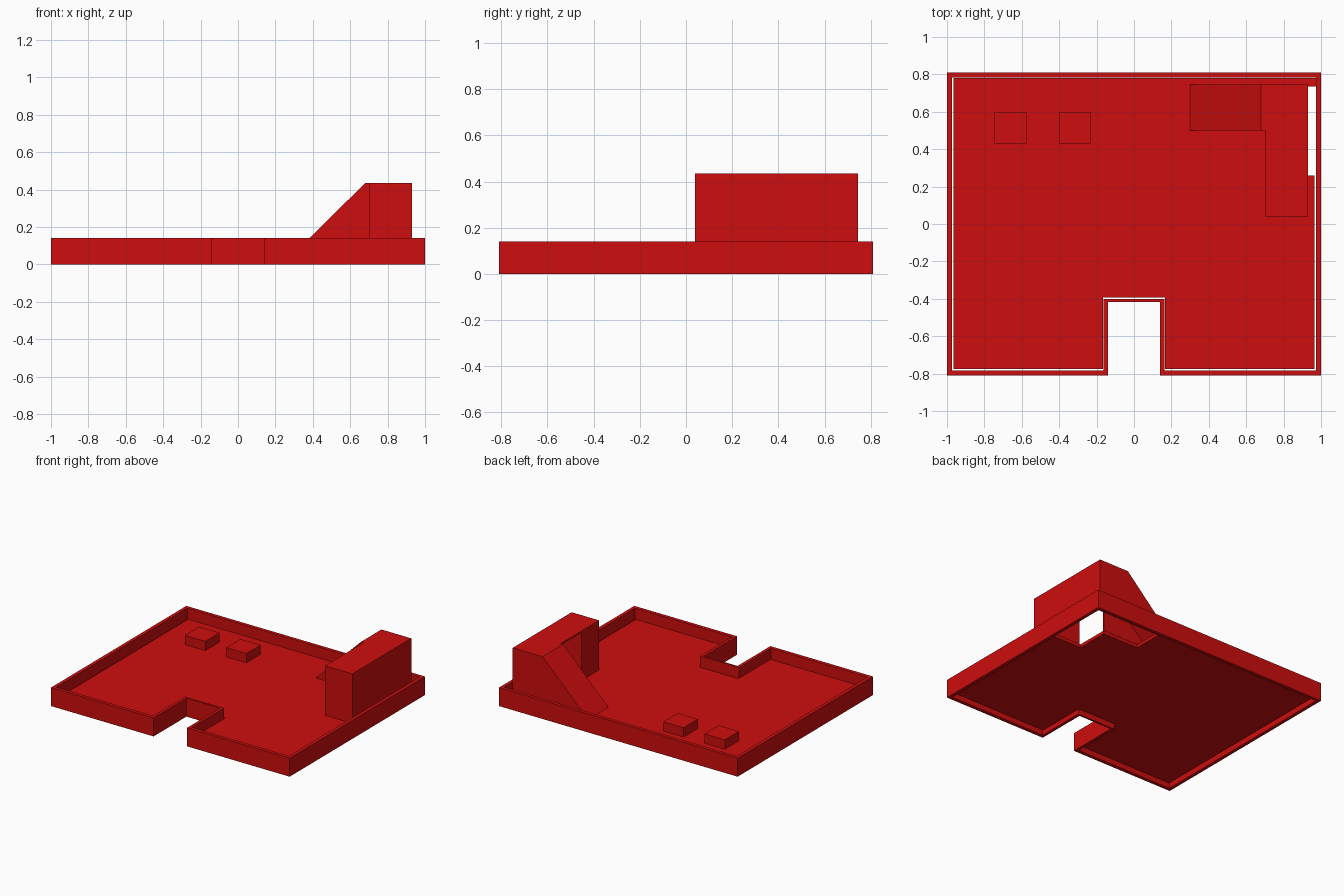
import bpy
import bmesh
from mathutils import Vector

cube = bpy.data.objects.get("Cube")
if cube:
    bpy.data.objects.remove(cube, do_unlink=True)

RED = (0.62, 0.004, 0.004, 1.0)
red = bpy.data.materials.new("bright red")
red.use_nodes = True
red.diffuse_color = RED
red.node_tree.nodes["Principled BSDF"].inputs["Base Color"].default_value = RED


def finish(name, bm, faces, depth):
    """Thicken flat faces along a vector and link the result."""
    out = bmesh.ops.extrude_face_region(bm, geom=faces, use_keep_orig=True)
    moved = [g for g in out["geom"] if isinstance(g, bmesh.types.BMVert)]
    bmesh.ops.translate(bm, verts=moved, vec=Vector(depth))
    bmesh.ops.recalc_face_normals(bm, faces=bm.faces)
    mesh = bpy.data.meshes.new(name)
    bm.to_mesh(mesh)
    bm.free()
    mesh.materials.append(red)
    obj = bpy.data.objects.new(name, mesh)
    bpy.context.collection.objects.link(obj)
    return obj


def slab(name, outline, z0, z1):
    """Plan outline raised from z0 to z1."""
    bm = bmesh.new()
    face = bm.faces.new([bm.verts.new((x, y, z0)) for x, y in outline])
    return finish(name, bm, [face], (0, 0, z1 - z0))


def side_plate(name, profile, y0, y1):
    """Front profile carried from y0 to y1."""
    bm = bmesh.new()
    face = bm.faces.new([bm.verts.new((x, y0, z)) for x, z in profile])
    return finish(name, bm, [face], (0, y1 - y0, 0))


def box(name, x0, x1, y0, y1, z0, z1):
    return slab(name, [(x0, y0), (x1, y0), (x1, y1), (x0, y1)], z0, z1)


def mirrored(half):
    """Complete an outline that is symmetric about x = 0."""
    return half + [(-x, y) for x, y in reversed(half)]


# Perimeter wall with the front notch
outer = mirrored([(0.14, -0.417), (0.14, -0.81), (1, -0.81), (1, 0.81)])
inner = mirrored([(0.163, -0.402), (0.163, -0.783), (0.974, -0.783), (0.974, 0.784)])
bm = bmesh.new()
a = [bm.verts.new((x, y, 0)) for x, y in outer]
b = [bm.verts.new((x, y, 0)) for x, y in inner]
n = len(a)
ring = [bm.faces.new((a[i], a[(i + 1) % n], b[(i + 1) % n], b[i])) for i in range(n)]
finish("perimeter_wall", bm, ring, (0, 0, 0.14))

# Floor, cut away below the tower and ramp
FLOOR, UNDER, TOP = 0.06, 0.035, 0.435
slab("floor", [(-0.965, -0.775), (-0.165, -0.775), (-0.165, -0.393), (0.165, -0.393),
               (0.165, -0.775), (0.965, -0.775), (0.965, 0.26), (0.7, 0.26),
               (0.7, 0.51), (0.4, 0.51), (0.4, 0.735), (0.974, 0.735),
               (0.974, 0.78), (-0.965, 0.78)], UNDER, FLOOR)

# Two small blocks on the floor
for i, x in enumerate((-0.745, -0.4)):
    box(f"small_block_{i + 1}", x, x + 0.17, 0.43, 0.6, FLOOR, 0.13)

# Hollow tower with an open bay beside the ramp
T = 0.012
box("tower_roof", 0.7, 0.93, 0.04, 0.745, TOP - T, TOP)
box("tower_outer_wall", 0.93 - T, 0.93, 0.04, 0.745, FLOOR, TOP - T)
box("tower_front_wall", 0.7, 0.93 - T, 0.04, 0.04 + T, FLOOR, TOP - T)
box("tower_inner_wall", 0.7, 0.7 + T, 0.04 + T, 0.25, FLOOR, TOP - T)
box("tower_bay_wall", 0.7 + T, 0.93 - T, 0.25 - T, 0.25, FLOOR, TOP - T)
box("tower_back_wall", 0.7, 0.93 - T, 0.745 - T, 0.745, FLOOR, TOP - T)

# Sloping ramp: thin sheet with closed sides
side = [(0.318, FLOOR), (0.7, FLOOR), (0.7, TOP - T), (0.685, TOP - T)]
side_plate("ramp_front_side", side, 0.5, 0.5 + T)
side_plate("ramp_back_side", side, 0.745 - T, 0.745)
side_plate("ramp_sheet", [(0.3, FLOOR), (0.68, TOP), (0.7, TOP), (0.7, TOP - T),
                          (0.685, TOP - T), (0.318, FLOOR)], 0.5, 0.745)
